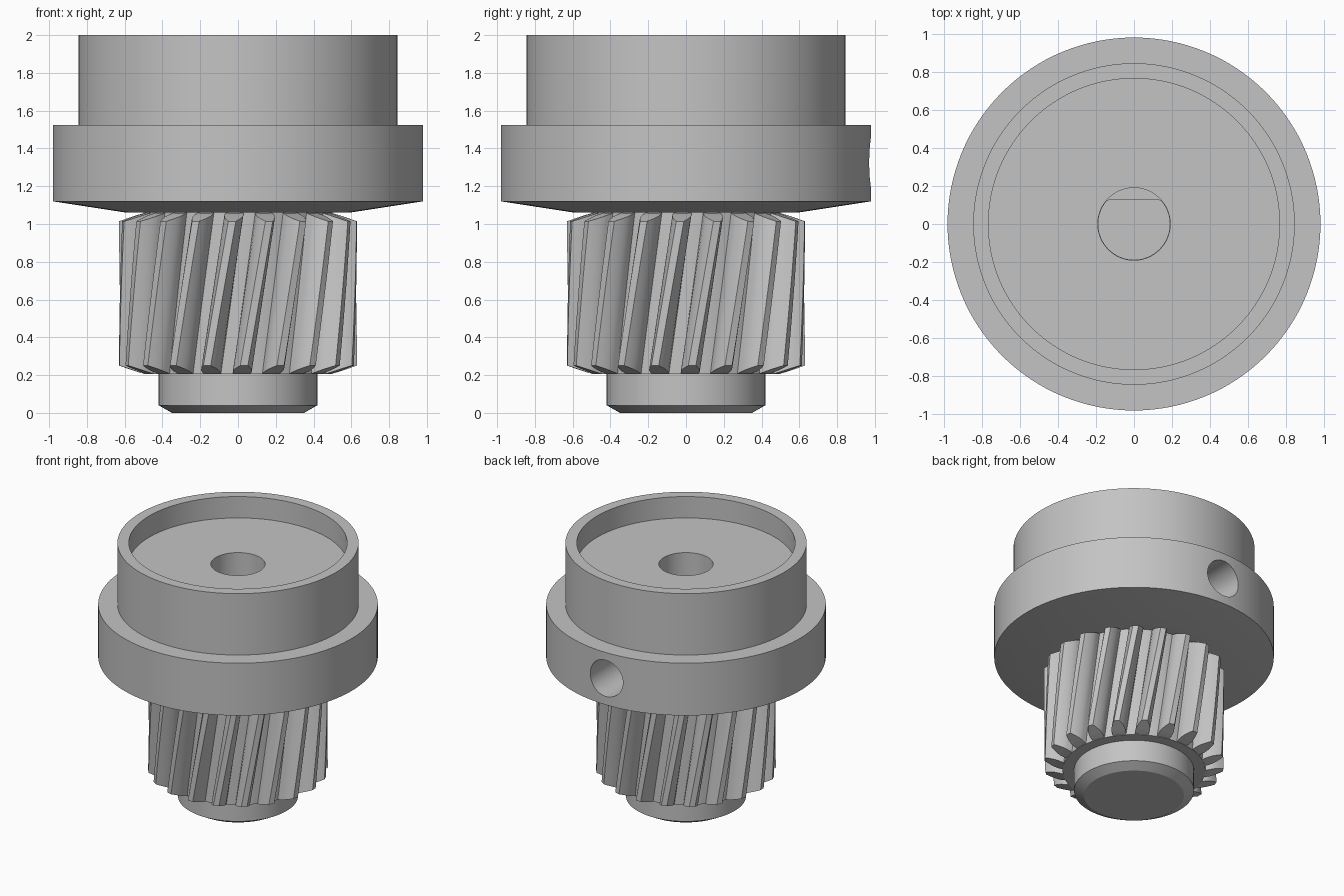
import bpy, bmesh, math
from mathutils import Matrix, Vector

if "Cube" in bpy.data.objects:
    bpy.data.objects.remove(bpy.data.objects["Cube"], do_unlink=True)

# Single plain grey metal
grey = bpy.data.materials.new("grey_metal")
grey.use_nodes = True
grey.diffuse_color = (0.55, 0.55, 0.55, 1)
grey.node_tree.nodes["Principled BSDF"].inputs["Base Color"].default_value = grey.diffuse_color


def finish(bm, name):
    bmesh.ops.recalc_face_normals(bm, faces=bm.faces)
    mesh = bpy.data.meshes.new(name)
    bm.to_mesh(mesh)
    bm.free()
    mesh.materials.append(grey)
    obj = bpy.data.objects.new(name, mesh)
    bpy.context.collection.objects.link(obj)
    return obj


def lathe(name, profile, steps=128):
    bm = bmesh.new()
    verts = [bm.verts.new((r, 0, z)) for r, z in profile]
    edges = [bm.edges.new(pair) for pair in zip(verts, verts[1:])]
    bmesh.ops.spin(bm, geom=verts + edges, axis=(0, 0, 1), cent=(0, 0, 0),
                   angle=math.tau, steps=steps, use_duplicate=False)
    bmesh.ops.remove_doubles(bm, verts=bm.verts, dist=1e-4)
    return finish(bm, name)


def prism(name, outline, bottom, top, matrix=Matrix()):
    bm = bmesh.new()
    face = bm.faces.new([bm.verts.new((x, y, bottom)) for x, y in outline])
    out = bmesh.ops.extrude_face_region(bm, geom=[face])["geom"]
    moved = [v for v in out if isinstance(v, bmesh.types.BMVert)]
    bmesh.ops.translate(bm, verts=moved, vec=(0, 0, top - bottom))
    bm.transform(matrix)
    return finish(bm, name)


def circle(radius, count=64):
    return [(radius * math.cos(math.tau * i / count), radius * math.sin(math.tau * i / count))
            for i in range(count)]


def smooth(obj):
    bpy.ops.object.select_all(action="DESELECT")
    obj.select_set(True)
    bpy.context.view_layer.objects.active = obj
    bpy.ops.object.shade_smooth_by_angle(angle=math.radians(25))


# Turned body: hub, gear core, tapered flange, cup and round bore mouth
ROOT, GEAR_LOW, GEAR_HIGH = 0.5, 0.205, 1.06
body = lathe("turned_body", [
    (0, 0), (0.35, 0), (0.42, 0.04), (0.42, GEAR_LOW), (ROOT, GEAR_LOW),
    (ROOT, GEAR_HIGH), (0.59, GEAR_HIGH), (0.98, 1.12), (0.98, 1.525),
    (0.845, 1.525), (0.845, 2), (0.765, 2), (0.765, 1.835),
    (0.19, 1.835), (0.19, 1.53), (0, 1.53)])

# Flat-sided lower bore and radial set screw hole at the back
flat_bore = prism("flat_bore_cutter", [(x, min(y, 0.125)) for x, y in circle(0.188)
                                       if y < 0.125 or abs(x) > 0.13], 0.35, 1.56)
screw_hole = prism("screw_hole_cutter", circle(0.14), 0.05, 1.2,
                   Matrix.Translation((0, 0, 1.325)) @ Matrix.Rotation(-math.pi / 2, 4, "X"))
for cutter in (flat_bore, screw_hole):
    cutter.hide_render = True
    cut = body.modifiers.new(cutter.name, "BOOLEAN")
    cut.operation = "DIFFERENCE"
    cut.solver = "EXACT"
    cut.object = cutter

# Apply the cuts and drop the cutters
bpy.context.view_layer.update()
cut_mesh = bpy.data.meshes.new_from_object(body.evaluated_get(bpy.context.evaluated_depsgraph_get()))
body.modifiers.clear()
body.data = cut_mesh
for cutter in (flat_bore, screw_hole):
    bpy.data.objects.remove(cutter, do_unlink=True)
smooth(body)

# Helical teeth with involute flanks and conical end chamfers
TEETH, TIP, PITCH = 20, 0.63, 0.573
BASE = PITCH * math.cos(math.radians(20))
TWIST = math.radians(12.8) / 0.8


def involute(r):
    a = math.acos(min(1, BASE / r))
    return math.tan(a) - a


def half_angle(r):
    return math.pi / (2 * TEETH) + involute(PITCH) - involute(max(r, BASE))


radii = [ROOT - 0.01, BASE] + [BASE + (TIP - BASE) * i / 5 for i in range(1, 6)]
side = [(r, half_angle(r)) for r in radii]
outline = [(r, -a) for r, a in side] + [(r, a) for r, a in reversed(side)]
LAYERS = 10
bm = bmesh.new()
for tooth in range(TEETH):
    start = math.radians(-87.4) + math.tau * tooth / TEETH
    rings = []
    for layer in range(LAYERS + 1):
        ring = []
        for r, a in outline:
            inset = max(0, r - ROOT) * 0.35
            low, high = GEAR_LOW + inset, GEAR_HIGH - inset
            z = low + (high - low) * layer / LAYERS
            turn = start + a + TWIST * (z - 0.23)
            ring.append(bm.verts.new((r * math.cos(turn), r * math.sin(turn), z)))
        rings.append(ring)
    for lower, upper in zip(rings, rings[1:]):
        for i in range(len(outline)):
            j = (i + 1) % len(outline)
            bm.faces.new((lower[i], lower[j], upper[j], upper[i]))
    # End faces as strips across each tooth
    for ring in (rings[0], rings[-1]):
        for i in range(len(side) - 1):
            bm.faces.new((ring[i], ring[i + 1], ring[-2 - i], ring[-1 - i]))
smooth(finish(bm, "helical_teeth"))
